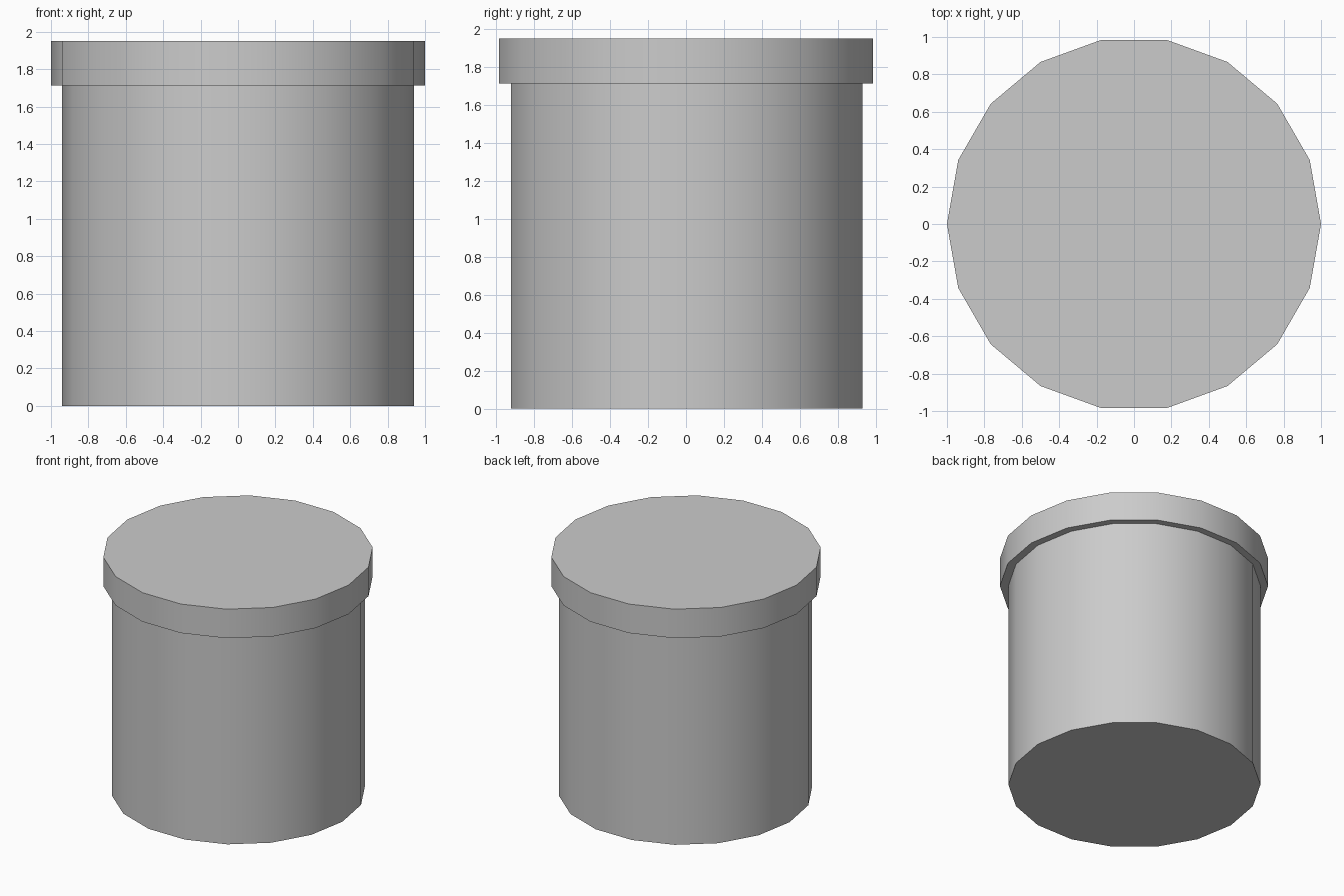
import bpy
import math

if "Cube" in bpy.data.objects:
    bpy.data.objects.remove(bpy.data.objects["Cube"])

SIDES = 18


def drum(name, radius, z0, z1, y=0.0):
    """Capped 18-sided cylinder with corners on the x axis."""
    bpy.ops.mesh.primitive_cylinder_add(
        vertices=SIDES, radius=radius, depth=z1 - z0,
        location=(0, y, (z0 + z1) / 2), rotation=(0, 0, math.pi / 2))
    obj = bpy.context.object
    obj.name = name
    bpy.ops.object.transform_apply(location=False, rotation=True, scale=True)
    bpy.ops.object.shade_smooth_by_angle(angle=math.radians(30))
    return obj


# Container body, ending just inside the lid
drum("container_body", 0.94, 0.0, 1.72, y=0.005)

# Wider overhanging lid
drum("lid", 1.0, 1.713, 1.95)
